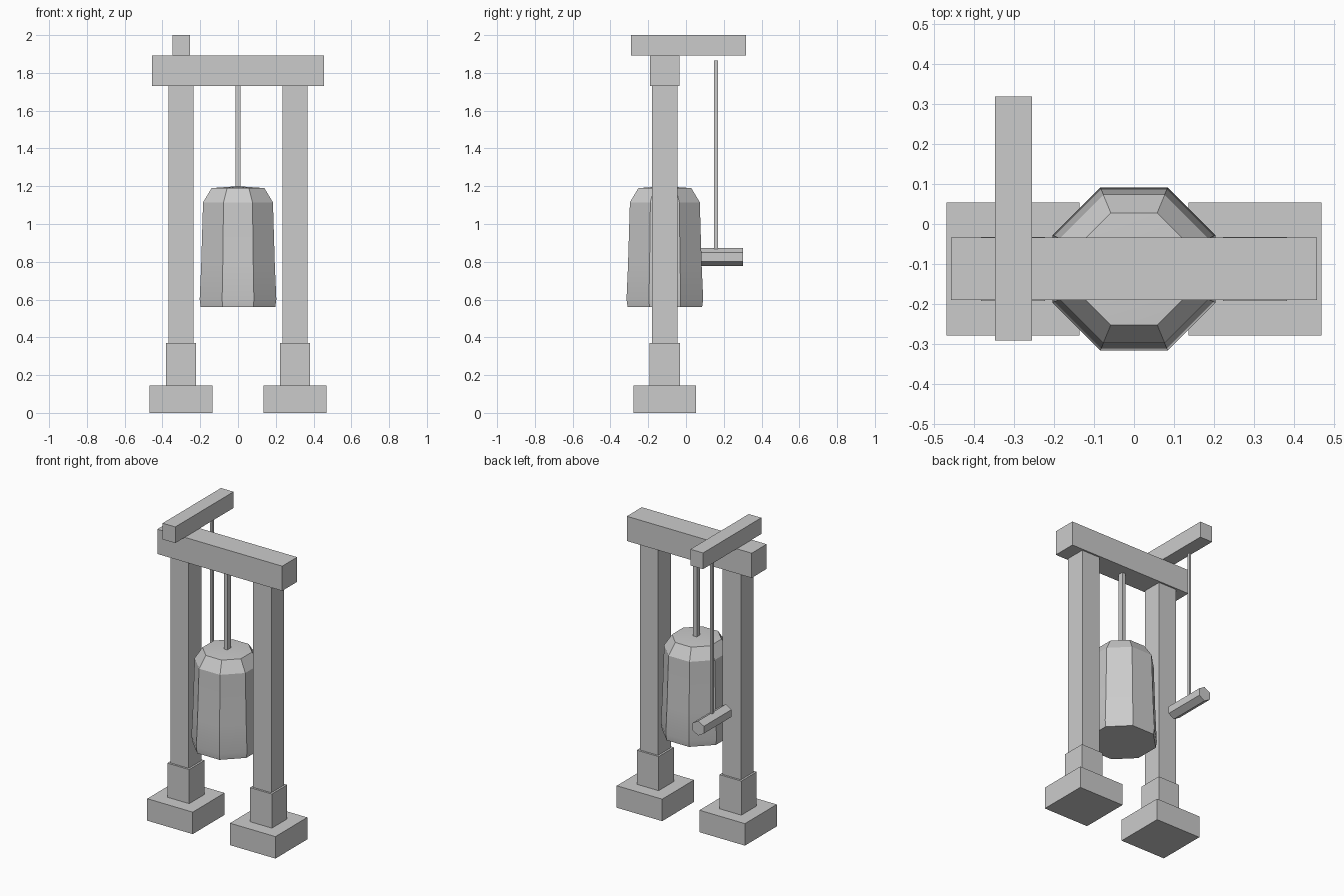
import bpy, bmesh, math
from mathutils import Matrix

if "Cube" in bpy.data.objects:
    bpy.data.objects.remove(bpy.data.objects["Cube"])

CY = -0.112  # depth of the frame's centre line


def finish(name, bm):
    bmesh.ops.recalc_face_normals(bm, faces=bm.faces)
    me = bpy.data.meshes.new(name)
    bm.to_mesh(me)
    bm.free()
    ob = bpy.data.objects.new(name, me)
    bpy.context.collection.objects.link(ob)
    return ob


def box(name, x, y, z):
    """Box from (min, max) ranges."""
    bm = bmesh.new()
    size = [r[1] - r[0] for r in (x, y, z)]
    mid = [(r[0] + r[1]) / 2 for r in (x, y, z)]
    bmesh.ops.create_cube(bm, size=1, matrix=Matrix.Translation(mid) @ Matrix.Diagonal((*size, 1)))
    return finish(name, bm)


def around(c, half):
    return (c - half, c + half)


# Feet, sockets and posts on both sides
for side, x in (("left", -0.302), ("right", 0.302)):
    box(f"{side}_foot", around(x, 0.166), around(CY, 0.166), (0, 0.145))
    box(f"{side}_socket", around(x, 0.08), around(CY, 0.08), (0.145, 0.37))
    box(f"{side}_post", around(x, 0.067), around(CY, 0.067), (0.37, 1.73))

# Top beam and the arm that carries the striker
box("top_beam", around(0, 0.456), around(CY, 0.078), (1.73, 1.893))
box("striker_arm", around(-0.301, 0.046), (-0.29, 0.318), (1.893, 2.0))

# Ropes
box("bell_rope", around(0, 0.013), around(CY, 0.018), (1.19, 1.74))
box("striker_rope", around(-0.301, 0.007), around(0.159, 0.01), (0.86, 1.865))

# Octagonal bell: rings of (apothem, height), closed below, slightly domed on top
profile = [(0.197, 0.56), (0.203, 0.60), (0.195, 0.78), (0.185, 1.115), (0.14, 1.19)]
bm = bmesh.new()
rings = []
for a, z in profile:
    r = a / math.cos(math.pi / 8)
    rings.append([bm.verts.new((r * math.cos((i + 0.5) * math.pi / 4),
                                CY + r * math.sin((i + 0.5) * math.pi / 4), z)) for i in range(8)])
for lo, hi in zip(rings, rings[1:]):
    for i in range(8):
        j = (i + 1) % 8
        bm.faces.new((lo[i], lo[j], hi[j], hi[i]))
bm.faces.new(rings[0][::-1])
apex = bm.verts.new((0, CY, 1.2))
for i in range(8):
    bm.faces.new((rings[-1][i], rings[-1][(i + 1) % 8], apex))
bell = finish("bell", bm)
bpy.context.view_layer.objects.active = bell
bell.select_set(True)
bpy.ops.object.shade_smooth_by_angle(angle=math.radians(22))

# Hexagonal striker log lying along y, with a corner pointing up
bm = bmesh.new()
bmesh.ops.create_cone(bm, cap_ends=True, segments=6, radius1=0.048, radius2=0.048, depth=0.288)
log = finish("striker_log", bm)
log.data.transform(Matrix.Rotation(math.pi / 2, 4, "X"))
zs = [v.co.z for v in log.data.vertices]
if max(zs) < 0.047:
    log.data.transform(Matrix.Rotation(math.pi / 6, 4, "Y"))
log.data.transform(Matrix.Translation((-0.301, 0.159, 0.825)))
